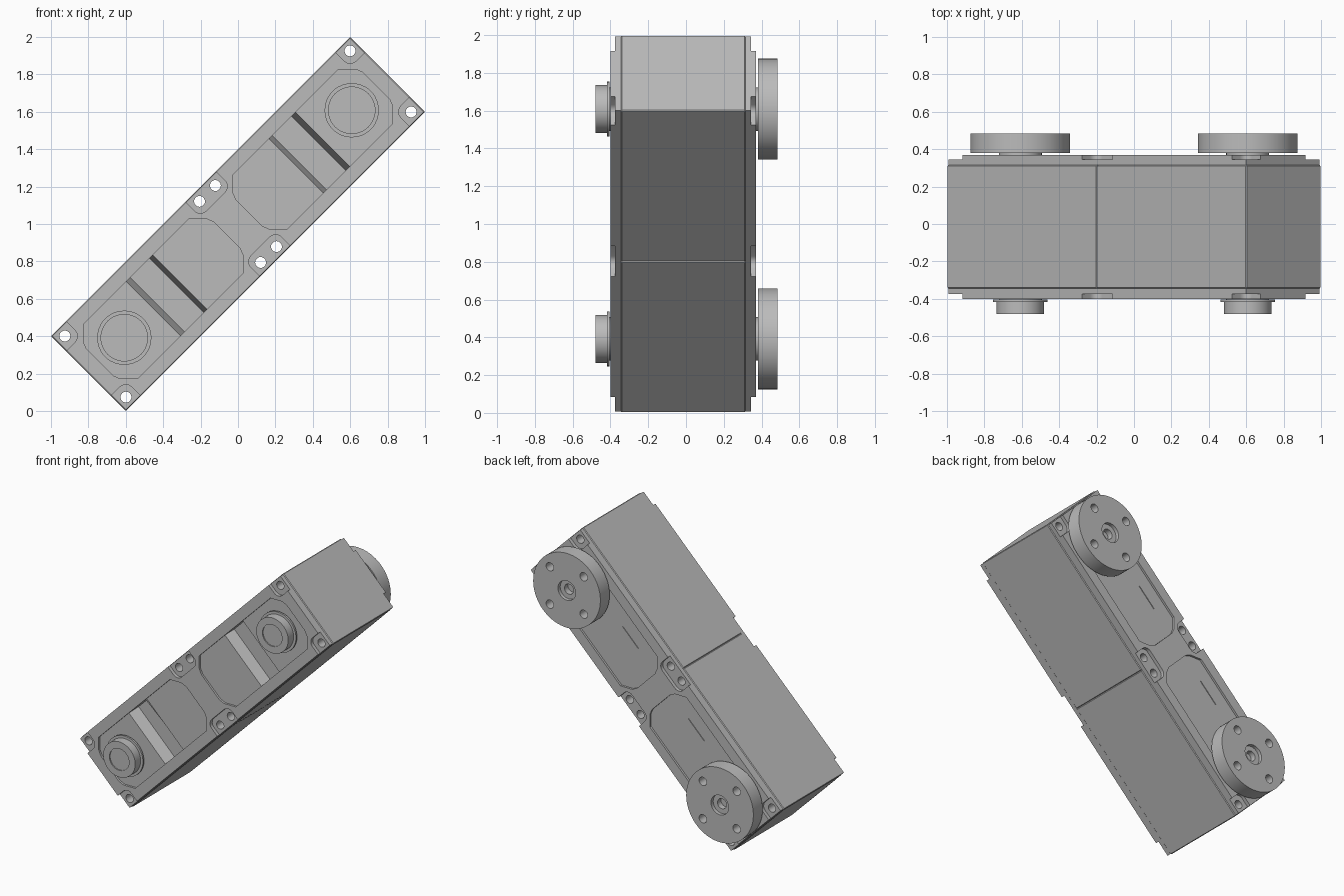
import bpy, bmesh, math
from mathutils import Matrix

cube = bpy.data.objects.get("Cube")
if cube:
    bpy.data.objects.remove(cube, do_unlink=True)

grey = bpy.data.materials.new("grey_plastic")
grey.use_nodes = True
colour = (0.5, 0.5, 0.5, 1)
grey.diffuse_color = colour
grey.node_tree.nodes["Principled BSDF"].inputs["Base Color"].default_value = colour

# Local frame: x along the unit, y across it, z out of the front face
S = math.sqrt(0.5)
FRAME = Matrix(((S, -S, 0, 0), (0, 0, -1, 0), (S, S, 0, 1), (0, 0, 0, 1)))
parts = []


def prism(name, pts, z0, z1, bevel=0):
    """Extrude an outline between two depths."""
    bm = bmesh.new()
    low = [bm.verts.new((x, y, z0)) for x, y in pts]
    high = [bm.verts.new((x, y, z1)) for x, y in pts]
    bm.faces.new(low)
    bm.faces.new(high)
    for i in range(len(pts)):
        j = (i + 1) % len(pts)
        bm.faces.new((low[i], low[j], high[j], high[i]))
    bmesh.ops.recalc_face_normals(bm, faces=bm.faces)
    if bevel:
        bmesh.ops.bevel(bm, geom=bm.edges[:], offset=bevel, segments=1, affect='EDGES')
    mesh = bpy.data.meshes.new(name)
    bm.to_mesh(mesh)
    bm.free()
    mesh.materials.append(grey)
    ob = bpy.data.objects.new(name, mesh)
    bpy.context.collection.objects.link(ob)
    return ob


def part(*args, **kw):
    ob = prism(*args, **kw)
    parts.append(ob)
    return ob


def cut(ob, cutter):
    """Subtract the cutter, bake the result and drop the cutter."""
    mod = ob.modifiers.new("cut", 'BOOLEAN')
    mod.operation = 'DIFFERENCE'
    mod.solver = 'EXACT'
    mod.object = cutter
    deps = bpy.context.evaluated_depsgraph_get()
    mesh = bpy.data.meshes.new_from_object(ob.evaluated_get(deps))
    ob.modifiers.clear()
    ob.data = mesh
    bpy.data.objects.remove(cutter, do_unlink=True)


def circle(cx, cy, r, n=48):
    return [(cx + r * math.cos(math.tau * i / n), cy + r * math.sin(math.tau * i / n))
            for i in range(n)]


def rounded(cx, cy, hx, hy, r=0.045, n=6):
    pts = []
    for k, (sx, sy) in enumerate(((1, 1), (-1, 1), (-1, -1), (1, -1))):
        for i in range(n + 1):
            a = math.pi / 2 * (k + i / n)
            pts.append((cx + sx * (hx - r) + r * math.cos(a),
                        cy + sy * (hy - r) + r * math.sin(a)))
    return pts


def rect(x0, x1, hy):
    return [(x0, -hy), (x1, -hy), (x1, hy), (x0, hy)]


L, W = 1.131, 0.283
SHAFT = 0.86
FRONT, BACK = 0.40, -0.37
SCREWS = [(s * u, t * 0.231) for s in (-1, 1) for t in (-1, 1) for u in (0.06, 1.078)]

# Panel outline with chamfered corners, clear of the screw bosses
half = [(0.085, 0.10), (0.10, 0.14), (0.15, 0.19), (0.165, 0.205),
        (0.965, 0.205), (0.98, 0.19), (1.03, 0.14), (1.045, 0.10)]
panel = half + [(x, -y) for x, y in reversed(half)]


def groove_cutter(s):
    """Slope-sided channel running across the front panel."""
    profile = [(0.44, 0.45), (0.44, 0.385), (0.465, 0.305),
               (0.61, 0.305), (0.64, 0.385), (0.64, 0.45)]
    ob = prism("groove_cutter", [(s * x, z) for x, z in profile], -0.205, 0.205)
    ob.data.transform(Matrix.Rotation(math.pi / 2, 4, 'X'))
    return ob


# Two housings, end to end
for s, side in ((1, "upper"), (-1, "lower")):
    a, b = sorted((0, s * L))
    body = part(side + "_housing", rect(a, b, W), -0.315, 0.345, bevel=0.005)
    cut(body, groove_cutter(s))
    for u, v in SCREWS:
        if u * s > 0:
            cut(body, prism("hole", circle(u, v, 0.029, 24), -1, 1))

# Covers with sunken panels, corner pockets and screw holes
for name, z0, z1, out in (("front_cover", 0.345, FRONT, 1), ("back_cover", BACK, -0.315, -1)):
    cover = part(name, rect(-L + 0.005, L - 0.005, W - 0.005), z0, z1)
    face = FRONT if out > 0 else BACK
    deep = face - out * 0.025
    for s in (-1, 1):
        cut(cover, prism("panel_cutter", [(s * x, y) for x, y in panel],
                         face - out * 0.015, face + out * 0.1))
        if out > 0:
            cut(cover, groove_cutter(s))
        else:
            # fine label line scored into the back panel
            cut(cover, prism("score", [(s * x, y + 0.10) for x, y in rect(0.28, 0.46, 0.003)],
                             face - out * 0.02, face + out * 0.1))
        for t in (-1, 1):
            cut(cover, prism("pocket", rounded(s * (L + 0.03), t * (W + 0.03), 0.143, 0.143),
                             deep, face + out * 0.1))
    for t in (-1, 1):
        cut(cover, prism("pocket", rounded(0, t * (W + 0.03), 0.115, 0.143),
                         deep, face + out * 0.1))
    for u, v in SCREWS:
        cut(cover, prism("hole", circle(u, v, 0.029, 24), -1, 1))

# Front bearing knobs and back output discs
for s, side in ((1, "upper"), (-1, "lower")):
    c = s * SHAFT
    part(side + "_knob_neck", circle(c, 0, 0.115), 0.375, 0.41)
    part(side + "_knob_flange", circle(c, 0, 0.145), 0.405, 0.418)
    knob = part(side + "_knob", circle(c, 0, 0.127), 0.418, 0.48)
    cut(knob, prism("dish", circle(c, 0, 0.078), 0.472, 0.6))

    part(side + "_disc_neck", circle(c, 0, 0.115), -0.385, -0.345)
    disc = part(side + "_output_disc", circle(c, 0, 0.267, 64), -0.485, -0.38)
    cut(disc, prism("counterbore", circle(c, 0, 0.07, 32), -0.6, -0.46))
    cut(disc, prism("bore", circle(c, 0, 0.036, 24), -0.6, -0.42))
    for k in range(4):
        a = k * math.pi / 2
        cut(disc, prism("bolt_hole", circle(c + 0.19 * math.cos(a), 0.19 * math.sin(a), 0.03, 24),
                        -0.6, -0.40))

# Stand the unit on its lower corner and shade it
bpy.ops.object.select_all(action='DESELECT')
for ob in parts:
    ob.data.transform(FRAME)
    ob.select_set(True)
bpy.context.view_layer.objects.active = parts[0]
bpy.ops.object.shade_smooth_by_angle(angle=math.radians(30))
